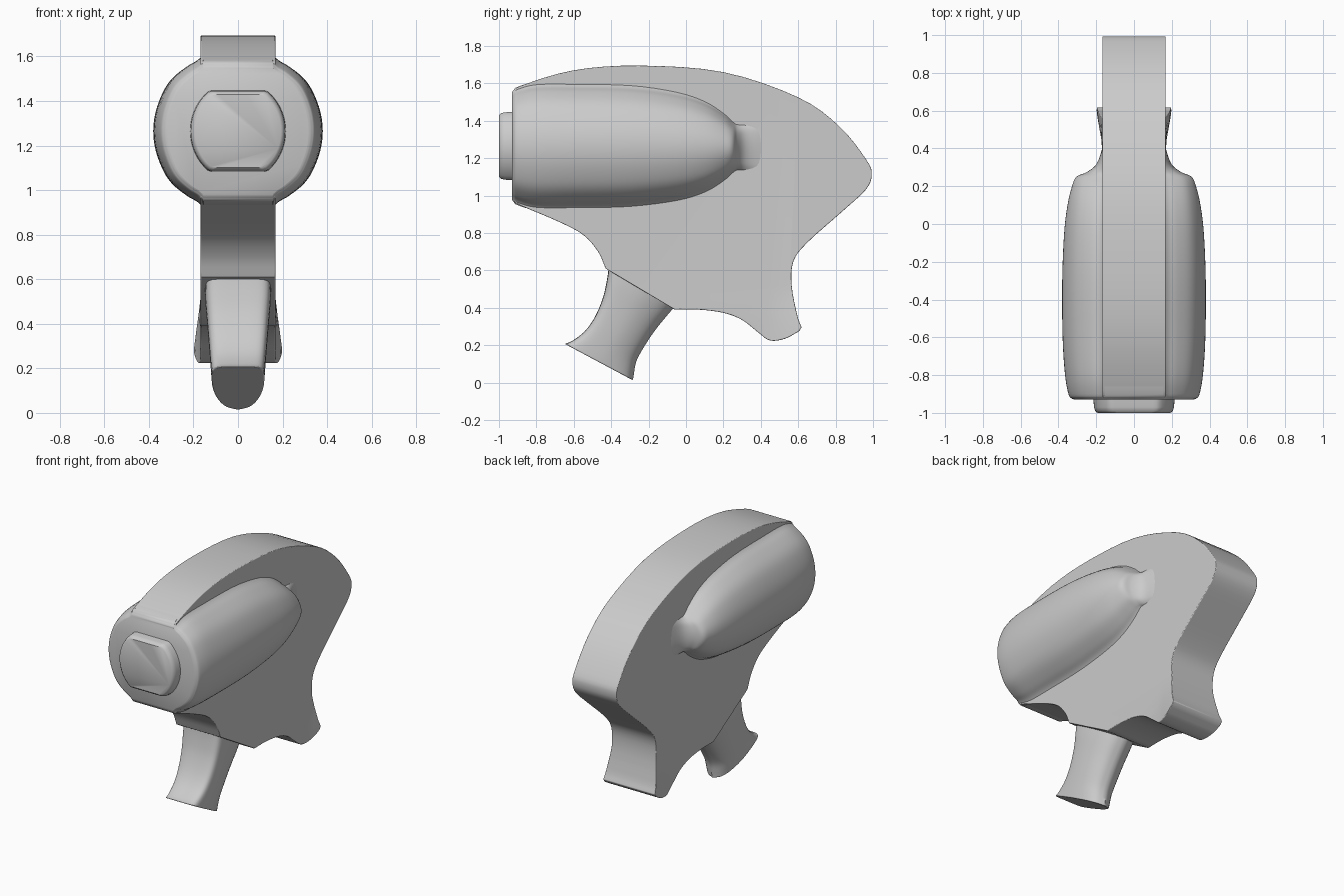
import bpy, bmesh, math
from mathutils import Vector

if "Cube" in bpy.data.objects:
    bpy.data.objects.remove(bpy.data.objects["Cube"])


def spline(pts, n=6):
    """Catmull-Rom curve through points of any dimension, ends included."""
    p = [Vector(q) for q in pts]
    p = [2 * p[0] - p[1]] + p + [2 * p[-1] - p[-2]]
    out = []
    for a, b, c, d in zip(p, p[1:], p[2:], p[3:]):
        for i in range(n):
            t = i / n
            out.append(0.5 * (2 * b + (c - a) * t + (2 * a - 5 * b + 4 * c - d) * t * t
                              + (3 * b - a - 3 * c + d) * t ** 3))
    return out + [p[-2]]


def finish(name, bm, angle, bevel=0):
    bmesh.ops.recalc_face_normals(bm, faces=bm.faces)
    me = bpy.data.meshes.new(name)
    bm.to_mesh(me)
    bm.free()
    ob = bpy.data.objects.new(name, me)
    bpy.context.collection.objects.link(ob)
    if bevel:
        m = ob.modifiers.new("soft_edges", 'BEVEL')
        m.width, m.segments, m.limit_method = bevel, 3, 'ANGLE'
        m.angle_limit = math.radians(45)
    bpy.ops.object.select_all(action='DESELECT')
    ob.select_set(True)
    bpy.context.view_layer.objects.active = ob
    bpy.ops.object.shade_smooth_by_angle(angle=math.radians(angle))
    return ob


def loft(name, rings, angle=35, bevel=0):
    bm = bmesh.new()
    vs = [[bm.verts.new(c) for c in r] for r in rings]
    n = len(vs[0])
    for a, b in zip(vs, vs[1:]):
        for i in range(n):
            bm.faces.new((a[i], a[(i + 1) % n], b[(i + 1) % n], b[i]))
    bm.faces.new(vs[0])
    bm.faces.new(vs[-1])
    return finish(name, bm, angle, bevel)


# Body slab: side outline made of smooth runs joined at sharp corners
runs = [
    [(-.92, 1.555), (-.88, 1.588), (-.6, 1.67), (-.25, 1.695), (.2, 1.66), (.6, 1.525),
     (.82, 1.37), (.965, 1.19), (.993, 1.11), (.96, 1.03), (.83, .91), (.65, .75),
     (.575, .65), (.565, .52), (.595, .36), (.618, .295)],
    [(.605, .275), (.53, .235), (.45, .225), (.39, .265), (.3, .335), (.2, .373),
     (.07, .39), (-.06, .39)],
    [(-.43, .61), (-.47, .7), (-.55, .79), (-.68, .86), (-.88, .945), (-.92, .97)],
]
outline = [q for r in runs for q in spline(r, 4)]
bm = bmesh.new()
half = .168
left = [bm.verts.new((-half, y, z)) for y, z in outline]
face = bm.faces.new(left)
ext = bmesh.ops.extrude_face_region(bm, geom=[face])
bmesh.ops.translate(bm, vec=(2 * half, 0, 0),
                    verts=[v for v in ext['geom'] if isinstance(v, bmesh.types.BMVert)])
# Flare the rear foot outwards
cuts = [((0, 0, z), (0, 0, 1)) for z in (.52, .44, .37, .31)] + \
       [((0, y, 0), (0, 1, 0)) for y in (.44, .5, .55)]
for co, no in cuts:
    bmesh.ops.bisect_plane(bm, geom=bm.verts[:] + bm.edges[:] + bm.faces[:],
                           plane_co=co, plane_no=no, dist=1e-5)
for v in bm.verts:
    if v.co.z < .53:
        fy = min(1, max(0, (v.co.y - .42) / .17))
        fz = min(1, max(0, (.52 - v.co.z) / .23))
        v.co.x += math.copysign(.03 * fy * fz, v.co.x)
finish("body", bm, 35, .012)

# Barrel: round sides that flare into the slab and taper to a rounded tail
section = spline([(0, 1.15), (.13, 1.06), (.34, .97), (.62, .8), (.8, .6), (.95, .3),
                  (1, 0), (.95, -.3), (.8, -.6), (.62, -.8), (.34, -.97), (.13, -1.06),
                  (0, -1.15)], 4)
stations = [(-.93, .315, .25), (-.922, .332, .26), (-.9, .347, .275), (-.8, .365, .297),
            (-.6, .378, .298), (-.3, .38, .292), (-.05, .37, .262), (.1, .352, .22),
            (.2, .328, .165), (.25, .305, .125), (.275, .25, .115), (.32, .197, .12),
            (.42, .162, .13)]
rings = []
for y, w, h in spline(stations, 4):
    zc = 1.265 - .015 * max(0, y + .2)
    side = [(.155 + (w - .155) * s, y, zc + h * t) for s, t in section]
    rings.append(side + [(-x, yy, z) for x, yy, z in reversed(side)])
loft("barrel", rings, 40)

# Nozzle: disc with flat top and bottom
rings = []
for y, k in ((-.9, 1.02), (-.97, 1), (-.99, .97), (-1, .91)):
    ring = []
    for i in range(64):
        a = math.tau * i / 64
        z = max(-.18, min(.18, .225 * math.sin(a)))
        ring.append((.212 * k * math.cos(a), y, 1.265 + k * z))
    rings.append(ring)
loft("nozzle", rings, 40)

# Handle: flat-fronted, round-backed section swept between front and rear edges
# station = front y, front z, rear y, rear z, half width
grip = spline([(-.41, .64, -.04, .43, .148), (-.422, .55, -.1, .36, .146),
               (-.445, .45, -.165, .28, .138), (-.49, .345, -.225, .19, .13),
               (-.545, .27, -.265, .115, .124), (-.61, .222, -.278, .05, .12),
               (-.648, .207, -.283, .012, .118)], 4)
d_shape = spline([(0, 0), (0, .5), (.02, .82), (.1, .97), (.3, 1), (.55, .94),
                  (.78, .74), (.93, .45), (1, 0)], 3)
rings = []
for fy, fz, ry, rz, w in grip:
    side = [(w * k, fy + (ry - fy) * t, fz + (rz - fz) * t) for t, k in d_shape]
    rings.append(side + [(-x, y, z) for x, y, z in side[-2:0:-1]])
loft("handle", rings, 40, .006)
